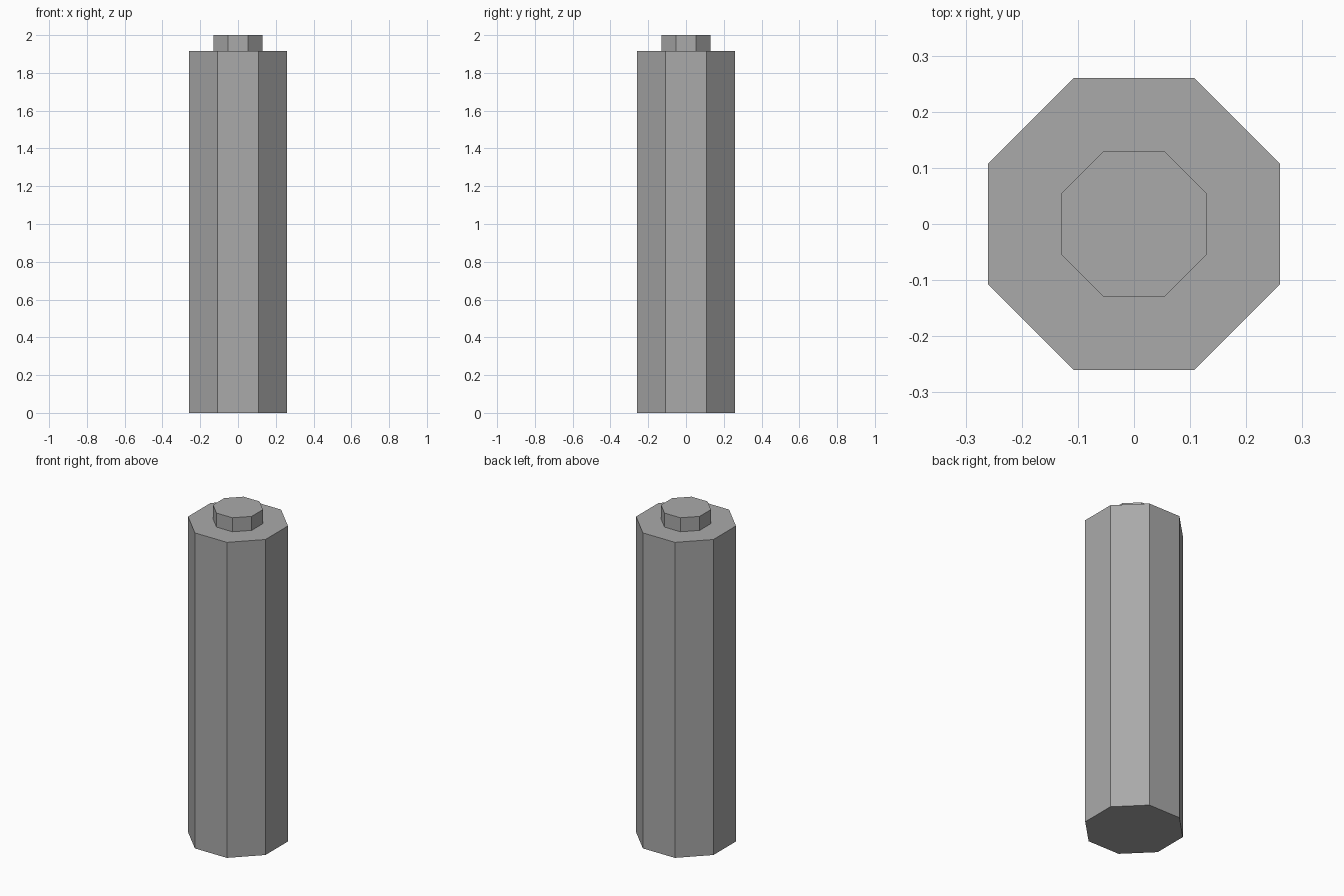
import bpy
from math import cos, pi

cube = bpy.data.objects.get("Cube")
if cube:
    bpy.data.objects.remove(cube, do_unlink=True)

# Single grey metal
grey = bpy.data.materials.new("grey_metal")
grey.use_nodes = True
colour = (0.4, 0.4, 0.4, 1)
grey.diffuse_color = colour
grey.node_tree.nodes["Principled BSDF"].inputs["Base Color"].default_value = colour


def octagon_prism(name, half_width, bottom, top):
    """Flat-sided octagonal prism with faces square to the x and y axes."""
    bpy.ops.mesh.primitive_cylinder_add(
        vertices=8, radius=half_width / cos(pi / 8), depth=top - bottom,
        location=(0, 0, (top + bottom) / 2), rotation=(0, 0, pi / 8))
    obj = bpy.context.object
    obj.name = name
    obj.data.materials.append(grey)
    return obj


# Main column and the small terminal on its top
octagon_prism("battery_body", 0.26, 0, 1.915)
octagon_prism("top_terminal", 0.13, 1.915, 2)
